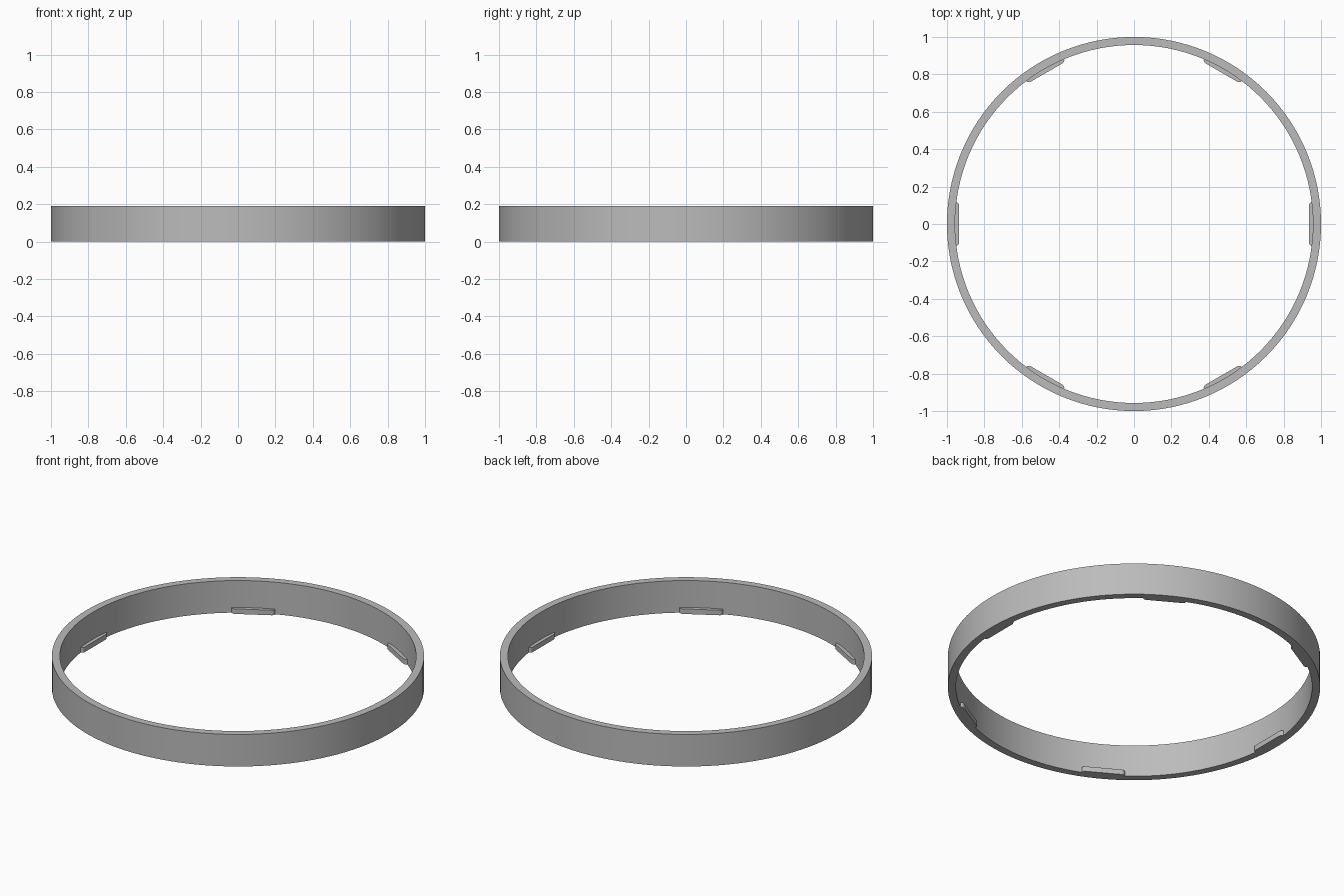
import bpy
import bmesh
from math import cos, sin, pi, radians
from mathutils import Matrix

SEGMENTS = 128
OUTER, INNER, HEIGHT = 1.0, 0.957, 0.19
TAB_FACE, TAB_BACK, TAB_HALF, TAB_HEIGHT, TAB_CORNER = 0.935, 0.967, 0.118, 0.03, 0.02

cube = bpy.data.objects.get("Cube")
if cube:
    bpy.data.objects.remove(cube, do_unlink=True)

grey = bpy.data.materials.new("plain grey")
grey.use_nodes = True
colour = (0.5, 0.5, 0.5, 1.0)
grey.diffuse_color = colour
grey.node_tree.nodes["Principled BSDF"].inputs["Base Color"].default_value = colour


def finish(name, bm):
    """Turn a bmesh into a grey object, smooth across shallow edges."""
    bmesh.ops.recalc_face_normals(bm, faces=bm.faces)
    mesh = bpy.data.meshes.new(name)
    bm.to_mesh(mesh)
    bm.free()
    mesh.materials.append(grey)
    obj = bpy.data.objects.new(name, mesh)
    bpy.context.collection.objects.link(obj)
    bpy.ops.object.select_all(action="DESELECT")
    obj.select_set(True)
    bpy.context.view_layer.objects.active = obj
    bpy.ops.object.shade_smooth_by_angle(angle=radians(30))
    return obj


# Hoop: a rectangular section swept around the vertical axis
bm = bmesh.new()
section = [(INNER, 0), (OUTER, 0), (OUTER, HEIGHT), (INNER, HEIGHT)]
loops = []
for i in range(SEGMENTS):
    a = 2 * pi * i / SEGMENTS
    loops.append([bm.verts.new((r * cos(a), r * sin(a), z)) for r, z in section])
for i, loop in enumerate(loops):
    following = loops[(i + 1) % SEGMENTS]
    for j in range(4):
        k = (j + 1) % 4
        bm.faces.new((loop[j], following[j], following[k], loop[k]))
finish("hoop", bm)


# Tab outline: straight inner face with two rounded corners
def tab_outline():
    points = [(TAB_BACK, -TAB_HALF), (TAB_BACK, TAB_HALF)]
    for side in (1, -1):
        arc = []
        for i in range(7):
            a = pi / 2 * i / 6
            arc.append((TAB_FACE + TAB_CORNER * (1 - sin(a)),
                        side * (TAB_HALF - TAB_CORNER * (1 - cos(a)))))
        # Each arc runs from the tab end to its inner face
        points += arc if side == 1 else arc[::-1]
    return points


# Six retaining tabs around the bottom of the inner wall
def corner_points():
    points = [(TAB_BACK, -TAB_HALF), (TAB_BACK, TAB_HALF)]
    for side in (1, -1):
        arc = []
        for i in range(7):
            a = pi / 2 * i / 6
            arc.append((TAB_FACE + TAB_CORNER * (1 - sin(a)),
                        side * (TAB_HALF - TAB_CORNER + TAB_CORNER * cos(a))))
        points += arc if side == 1 else arc[::-1]
    return points


for n in range(6):
    bm = bmesh.new()
    base = bm.faces.new([bm.verts.new((x, y, 0)) for x, y in tab_outline()])
    raised = bmesh.ops.extrude_face_region(bm, geom=[base])["geom"]
    top = [v for v in raised if isinstance(v, bmesh.types.BMVert)]
    bmesh.ops.translate(bm, verts=top, vec=(0, 0, TAB_HEIGHT))
    bmesh.ops.rotate(bm, verts=bm.verts, matrix=Matrix.Rotation(n * pi / 3, 3, "Z"))
    finish(f"inner_tab_{n + 1}", bm)
